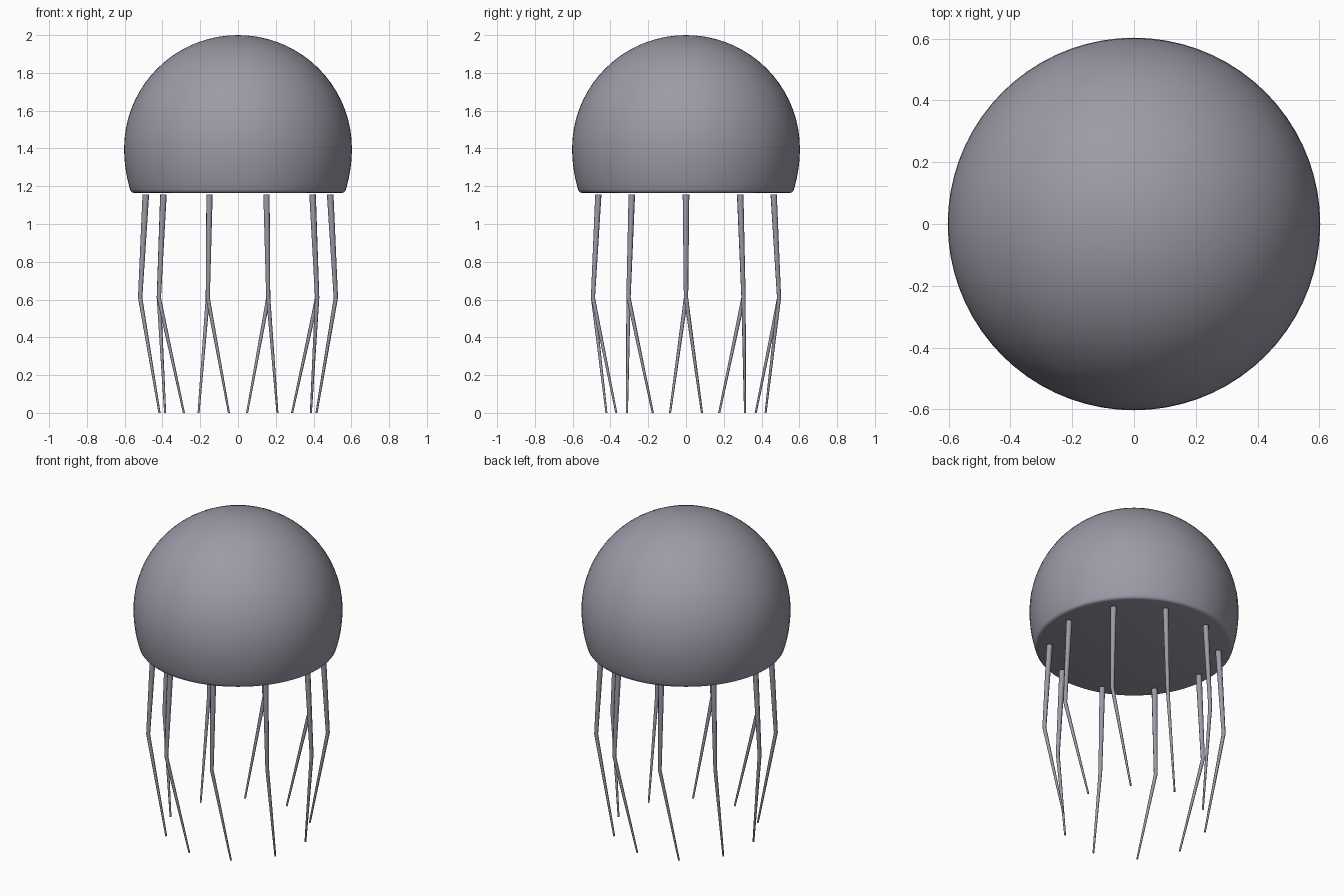
import bpy, bmesh, math
from mathutils import Vector

if "Cube" in bpy.data.objects:
    bpy.data.objects.remove(bpy.data.objects["Cube"])

SEG = 72

mat = bpy.data.materials.new("mauve grey")
mat.diffuse_color = (0.34, 0.32, 0.385, 1)
mat.use_nodes = True
mat.node_tree.nodes["Principled BSDF"].inputs["Base Color"].default_value = mat.diffuse_color


def make_object(name, bm, angle):
    bmesh.ops.recalc_face_normals(bm, faces=bm.faces)
    me = bpy.data.meshes.new(name)
    bm.to_mesh(me)
    bm.free()
    me.materials.append(mat)
    ob = bpy.data.objects.new(name, me)
    bpy.context.collection.objects.link(ob)
    bpy.ops.object.select_all(action='DESELECT')
    ob.select_set(True)
    bpy.context.view_layer.objects.active = ob
    bpy.ops.object.shade_smooth_by_angle(angle=math.radians(angle))
    return ob


def skin(bm, rings):
    """Bridge consecutive vertex rings with quads."""
    n = len(rings[0])
    for a, b in zip(rings, rings[1:]):
        for i in range(n):
            j = (i + 1) % n
            bm.faces.new((a[i], a[j], b[j], b[i]))


# Bell: hemisphere, slightly tapered skirt, rounded rim and flat underside
profile = []
for k in range(1, 19):
    t = math.radians(5 * k)
    profile.append((0.603 * math.sin(t), 1.4 + 0.6 * math.cos(t)))
for z in (1.36, 1.32, 1.28, 1.24, 1.21, 1.185):
    profile.append((0.603 * math.sqrt(1 - ((1.4 - z) / 0.68) ** 2), z))
profile += [(0.568, 1.174), (0.562, 1.168), (0.552, 1.165)]

bm = bmesh.new()
rings = [[bm.verts.new((r * math.cos(2 * math.pi * i / SEG),
                        r * math.sin(2 * math.pi * i / SEG), z))
          for i in range(SEG)] for r, z in profile]
skin(bm, rings)
top = bm.verts.new((0, 0, 2.0))
for i in range(SEG):
    bm.faces.new((top, rings[0][i], rings[0][(i + 1) % SEG]))
bm.faces.new(rings[-1])
make_object("bell", bm, 40)


# Tentacles: ten tapered, bent strands whose tips twist round the axis
def tentacle(index):
    a = math.radians(36 * index)
    twist = math.radians(11.5)
    path = [(0.488, a, 1.157, 0.0175),
            (0.518, a, 0.61, 0.0115),
            (0.424, a + twist, 0.0, 0.0055)]
    bm = bmesh.new()
    rings = []
    for r, ang, z, w in path:
        c = Vector((r * math.cos(ang), r * math.sin(ang), z))
        rings.append([bm.verts.new(c + Vector((w * math.cos(a + math.tau * i / 8),
                                               w * math.sin(a + math.tau * i / 8), 0)))
                      for i in range(8)])
    skin(bm, rings)
    bm.faces.new(rings[0])
    bm.faces.new(rings[-1])
    make_object(f"tentacle_{index + 1}", bm, 50)


for n in range(10):
    tentacle(n)
